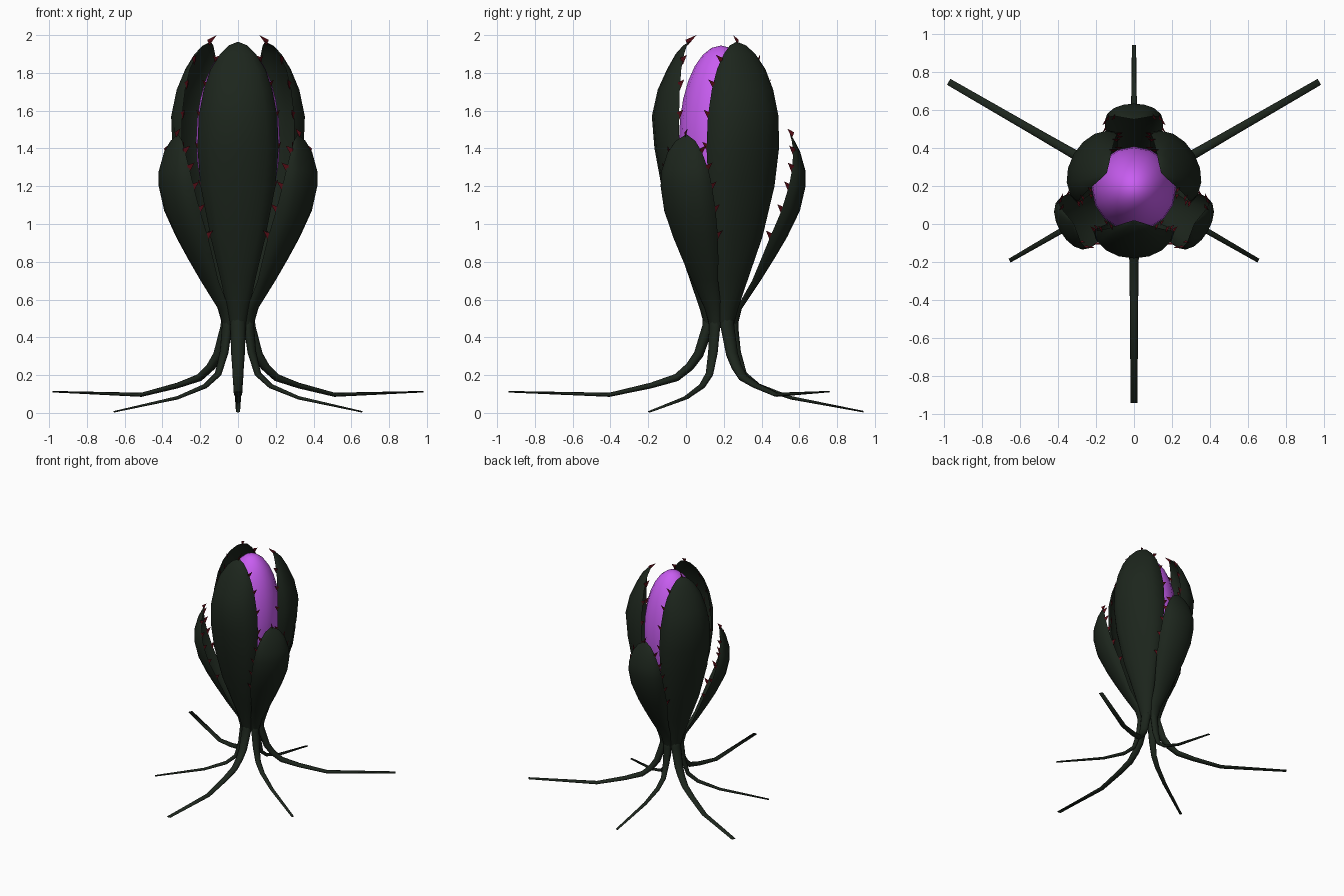
import bpy, bmesh, math
from mathutils import Vector

if "Cube" in bpy.data.objects:
    bpy.data.objects.remove(bpy.data.objects["Cube"])

Y0 = 0.185  # plant axis


def material(name, col):
    m = bpy.data.materials.new(name)
    m.diffuse_color = (*col, 1)
    m.use_nodes = True
    m.node_tree.nodes["Principled BSDF"].inputs["Base Color"].default_value = m.diffuse_color
    return m


GREEN = material("dark_green", (0.012, 0.019, 0.012))
RED = material("thorn_red", (0.09, 0.004, 0.008))
PURPLE = material("bulb_purple", (0.58, 0.11, 0.88))


def place(a, r, t, z):
    """Radial r, tangential t, height z -> world, for a part at angle a."""
    c, s = math.cos(a), math.sin(a)
    return Vector((r * c - t * s, Y0 + r * s + t * c, z))


def finish(name, bm, mat, smooth=True):
    bmesh.ops.remove_doubles(bm, verts=bm.verts, dist=0.0005)
    me = bpy.data.meshes.new(name)
    bm.to_mesh(me)
    bm.free()
    me.materials.append(mat)
    for p in me.polygons:
        p.use_smooth = smooth
    ob = bpy.data.objects.new(name, me)
    bpy.context.collection.objects.link(ob)


def skin(bm, rings, closed):
    n = len(rings[0])
    for a, b in zip(rings, rings[1:]):
        for i in range(n if closed else n - 1):
            j = (i + 1) % n
            bm.faces.new((a[i], a[j], b[j], b[i]))


# Petal rows: height, outer radius, edge radius, half width
BIG = [(0.45, .085, .05, .04), (0.55, .112, .07, .058), (0.72, .17, .125, .095),
       (0.93, .242, .185, .145), (1.2, .315, .21, .198), (1.4, .352, .22, .215),
       (1.57, .366, .222, .208), (1.71, .335, .218, .182), (1.82, .285, .21, .145),
       (1.9, .24, .195, .095), (1.945, .2, .18, .05), (1.965, .168, .165, 0)]
SMALL = [(0.45, .085, .05, .035), (0.55, .11, .08, .048), (0.7, .21, .165, .078),
         (0.82, .285, .215, .108), (0.93, .35, .26, .132), (1.07, .418, .32, .152),
         (1.2, .448, .36, .153), (1.28, .448, .375, .142), (1.38, .42, .383, .105),
         (1.44, .39, .375, .06), (1.475, .368, .365, 0)]


def edge(rows, z):
    """Interpolated edge radius and half width at height z."""
    for a, b in zip(rows, rows[1:]):
        if a[0] <= z <= b[0]:
            f = (z - a[0]) / (b[0] - a[0])
            return a[2] + f * (b[2] - a[2]), a[3] + f * (b[3] - a[3])


def petal(name, a, rows):
    bm = bmesh.new()
    rings = []
    for z, ro, re, w in rows:
        ring = []
        for i in range(9):
            u = math.radians(-90 + 22.5 * i)
            ring.append(bm.verts.new(place(a, re + (ro - re) * math.cos(u), w * math.sin(u), z)))
        rings.append(ring)
    skin(bm, rings, False)
    finish(name, bm, GREEN)


def spike(bm, a, base, tip, h):
    """Small three-sided thorn; base and tip are (r, t, z)."""
    br, bt, bz = base
    pts = [bm.verts.new(place(a, br + dr, bt + dt, bz + dz))
           for dr, dt, dz in ((0, 0, -h), (0.012, 0, h), (-0.012, 0, h * 0.6))]
    p = bm.verts.new(place(a, *tip))
    for f in ((0, 1, 2), (0, 3, 1), (1, 3, 2), (2, 3, 0)):
        bm.faces.new([(pts + [p])[i] for i in f])


def thorns(name, a, rows, heights, top):
    bm = bmesh.new()
    for z in heights:
        r, w = edge(rows, z)
        for s in (-1, 1):
            spike(bm, a, (r, s * (w - 0.006), z), (r - 0.022, s * (w + 0.014), z + 0.035), 0.02)
    # tip spike
    z, r = rows[-1][0], rows[-1][1]
    spike(bm, a, (r + 0.008, 0, z - 0.005), (top[0], 0, top[1]), 0.015)
    finish(name, bm, RED, False)


# Root rows: radius, height, half width, half thickness
LONG = [(.065, .6, .03, .03), (.068, .46, .042, .03), (.118, .31, .036, .026),
        (.165, .245, .031, .023), (.235, .187, .028, .02), (.37, .145, .025, .015),
        (.59, .096, .022, .011), (1.125, .112, .018, .004)]
SHORT = [(.07, .6, .028, .025), (.068, .45, .034, .024), (.085, .32, .029, .021),
         (.122, .205, .023, .016), (.2, .142, .02, .013),
         (.37, .08, .016, .009), (.755, .0065, .011, .004)]


def root(name, a, rows):
    bm = bmesh.new()
    rings = []
    for i, (r, z, w, d) in enumerate(rows):
        p, q = rows[max(i - 1, 0)], rows[min(i + 1, len(rows) - 1)]
        dr, dz = q[0] - p[0], q[1] - p[1]
        l = math.hypot(dr, dz)
        nr, nz = -dz / l, dr / l
        ring = []
        for k in range(8):
            u = k * math.tau / 8
            o = d * math.sin(u)
            ring.append(bm.verts.new(place(a, r + nr * o, w * math.cos(u), z + nz * o)))
        rings.append(ring)
    skin(bm, rings, True)
    bm.faces.new(rings[0])
    bm.faces.new(rings[-1])
    bmesh.ops.recalc_face_normals(bm, faces=bm.faces)
    finish(name, bm, GREEN)


# Three tall petals and three short ones, each running down into a root
for i in range(3):
    a = math.radians(-90 + 120 * i)
    petal(f"tall_petal_{i + 1}", a, BIG)
    thorns(f"tall_petal_thorns_{i + 1}", a, BIG, (.93, 1.2, 1.4, 1.57, 1.73, 1.86), (.13, 2.0))
    root(f"long_root_{i + 1}", a, LONG)
    b = math.radians(90 + 120 * i)
    petal(f"short_petal_{i + 1}", b, SMALL)
    thorns(f"short_petal_thorns_{i + 1}", b, SMALL, (.93, 1.07, 1.19, 1.29, 1.38), (.352, 1.505))
    root(f"short_root_{i + 1}", b, SHORT)

# Bulb in the middle
bpy.ops.mesh.primitive_uv_sphere_add(segments=16, ring_count=14, location=(0, Y0, 1.445))
bulb = bpy.context.object
bulb.name = "bulb"
bulb.scale = (0.222, 0.222, 0.5)
bpy.ops.object.shade_smooth()
bulb.data.materials.append(PURPLE)
